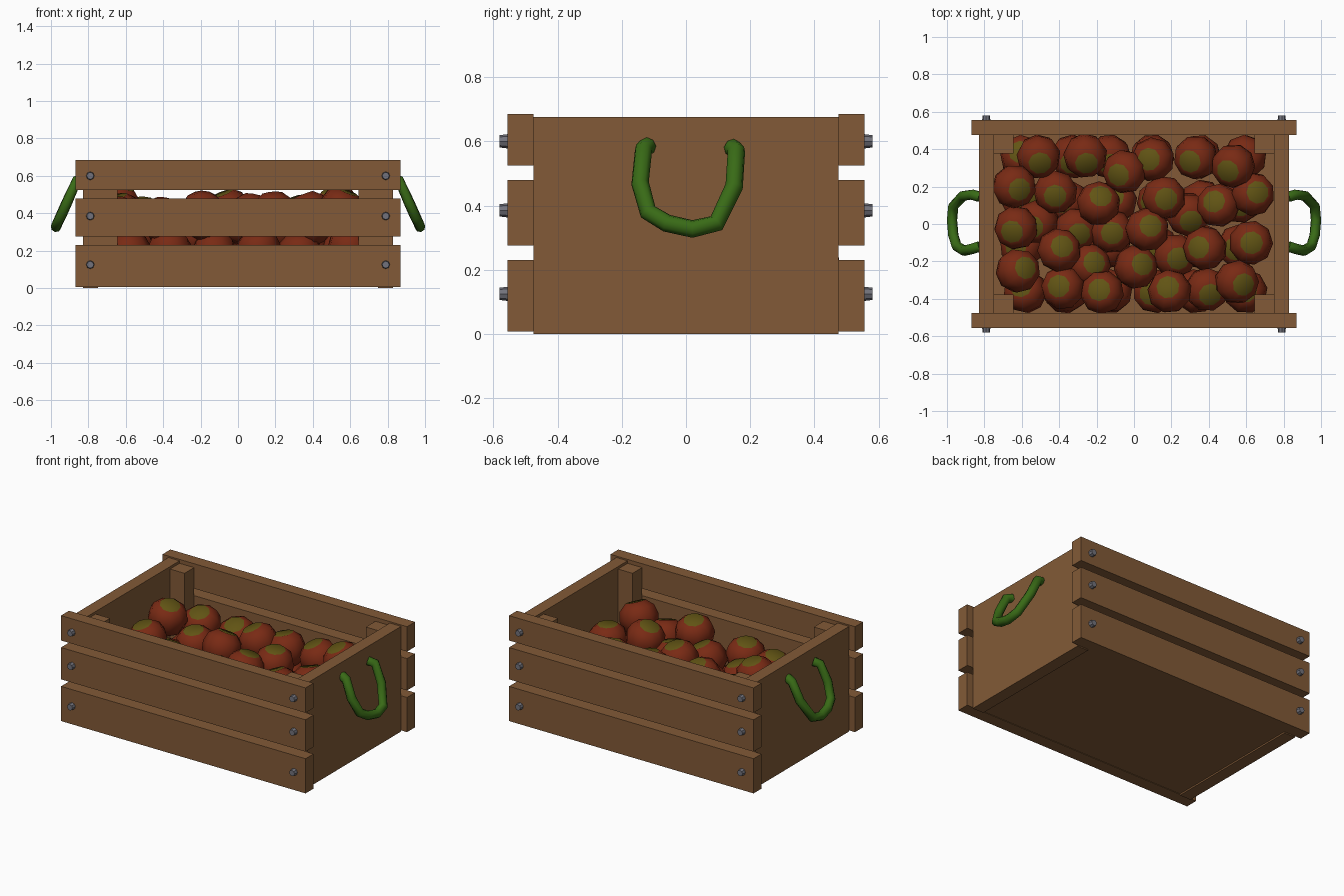
import bpy, bmesh, math, random
from mathutils import Matrix, Euler

if "Cube" in bpy.data.objects:
    bpy.data.objects.remove(bpy.data.objects["Cube"])

random.seed(4)


def mat(name, rgb):
    m = bpy.data.materials.new(name)
    m.diffuse_color = (*rgb, 1)
    m.use_nodes = True
    m.node_tree.nodes["Principled BSDF"].inputs["Base Color"].default_value = m.diffuse_color
    return m


WOOD = mat("brown wood", (0.223, 0.102, 0.038))
RED = mat("apple red", (0.19, 0.023, 0.007))
OLIVE = mat("apple olive", (0.12, 0.088, 0.007))
GREEN = mat("rope green", (0.04, 0.145, 0.008))
STEEL = mat("bolt grey", (0.17, 0.17, 0.20))


def add(name, bm, *mats):
    me = bpy.data.meshes.new(name)
    bmesh.ops.recalc_face_normals(bm, faces=bm.faces)
    bm.to_mesh(me)
    bm.free()
    for m in mats:
        me.materials.append(m)
    ob = bpy.data.objects.new(name, me)
    bpy.context.collection.objects.link(ob)
    return ob


def box(name, x0, x1, y0, y1, z0, z1):
    bm = bmesh.new()
    bmesh.ops.create_cube(bm, size=1, matrix=Matrix.Translation(
        ((x0 + x1) / 2, (y0 + y1) / 2, (z0 + z1) / 2)) @ Matrix.Diagonal((x1 - x0, y1 - y0, z1 - z0, 1)))
    return add(name, bm, WOOD)


# floor board
box("floor", -0.75, 0.75, -0.475, 0.475, 0.01, 0.07)

# end panels, corner posts, slats and bolts
slats = [(0.007, 0.23, 0.125), (0.275, 0.48, 0.385), (0.525, 0.685, 0.60)]
for s in (-1, 1):
    box("end_panel", *sorted((s * 0.748, s * 0.828)), -0.475, 0.475, 0, 0.676)
    for t in (-1, 1):
        box("corner_post", *sorted((s * 0.645, s * 0.748)), *sorted((t * 0.378, t * 0.475)), 0.07, 0.66)
    for z0, z1, zb in slats:
        box("side_slat", -0.87, 0.87, *sorted((s * 0.475, s * 0.556)), z0, z1)
        for x in (-0.79, 0.79):
            bm = bmesh.new()
            bmesh.ops.create_cone(bm, cap_ends=True, segments=8, radius1=0.024, radius2=0.019, depth=0.04,
                                  matrix=Matrix.Translation((x, s * 0.561, zb)) @ Matrix.Rotation(-s * math.pi / 2, 4, 'X'))
            add("bolt", bm, STEEL)

# rope handles, hanging outward from the end panels
path = [(0.825, -0.12, 0.585), (0.862, -0.132, 0.575), (0.908, -0.143, 0.47), (0.948, -0.118, 0.38),
        (0.966, -0.06, 0.345), (0.973, 0.02, 0.327), (0.966, 0.095, 0.345), (0.915, 0.15, 0.46),
        (0.865, 0.157, 0.57), (0.825, 0.145, 0.58)]
for s in (-1, 1):
    cu = bpy.data.curves.new("rope_handle", 'CURVE')
    cu.dimensions = '3D'
    cu.bevel_depth = 0.028
    cu.bevel_resolution = 2
    cu.use_fill_caps = True
    sp = cu.splines.new('POLY')
    sp.points.add(len(path) - 1)
    for p, (x, y, z) in zip(sp.points, path):
        p.co = (s * x, y, z, 1)
    cu.materials.append(GREEN)
    bpy.context.collection.objects.link(bpy.data.objects.new("rope_handle", cu))


# apples: low lathe with a dimpled olive crown
PROFILE = [(0.062, 0.094), (0.105, 0.056), (0.119, 0.0), (0.104, -0.06), (0.06, -0.1)]


def apple(x, y, z):
    bm = bmesh.new()
    n = 9
    rings = [[bm.verts.new((r * math.cos(2 * math.pi * i / n), r * math.sin(2 * math.pi * i / n), h))
              for i in range(n)] for r, h in PROFILE]
    top, bot = bm.verts.new((0, 0, 0.09)), bm.verts.new((0, 0, -0.1))
    for i in range(n):
        j = (i + 1) % n
        bm.faces.new((top, rings[0][i], rings[0][j])).material_index = 1
        bm.faces.new((bot, rings[-1][j], rings[-1][i]))
        for a, b in zip(rings, rings[1:]):
            bm.faces.new((a[i], b[i], b[j], a[j]))
    for f in bm.faces:
        f.smooth = True
    ob = add("apple", bm, RED, OLIVE)
    ob.location = (x, y, z)
    ob.rotation_euler = Euler((random.uniform(-0.4, 0.4), random.uniform(-0.4, 0.4), random.uniform(0, 6)))


# upper layer of the heap
for p in [(-0.51, 0.36, 0.38), (-0.26, 0.365, 0.37), (-0.05, 0.28, 0.42), (0.10, 0.345, 0.39),
          (0.33, 0.355, 0.39), (0.53, 0.31, 0.44), (-0.64, 0.20, 0.45), (-0.42, 0.17, 0.35),
          (-0.19, 0.11, 0.41), (0.16, 0.14, 0.39), (0.45, 0.10, 0.36), (0.635, 0.16, 0.38),
          (-0.63, -0.02, 0.40), (-0.40, -0.14, 0.38), (-0.12, -0.04, 0.31), (0.07, -0.03, 0.40),
          (0.38, -0.13, 0.41), (0.625, -0.10, 0.35), (-0.62, -0.25, 0.38), (-0.38, -0.34, 0.34),
          (-0.17, -0.365, 0.36), (-0.24, -0.22, 0.29), (0.01, -0.23, 0.34), (0.22, -0.17, 0.32),
          (0.19, -0.36, 0.41), (0.39, -0.35, 0.34), (0.55, -0.31, 0.43), (0.29, 0.05, 0.30),
          (-0.52, 0.01, 0.30), (-0.31, -0.03, 0.29)]:
    apple(*p)

# lower layer resting on the floor
for i in range(6):
    for j in range(4):
        apple(-0.58 + i * 0.232 + random.uniform(-0.02, 0.02),
              -0.36 + j * 0.24, 0.2 + random.uniform(-0.01, 0.02))
